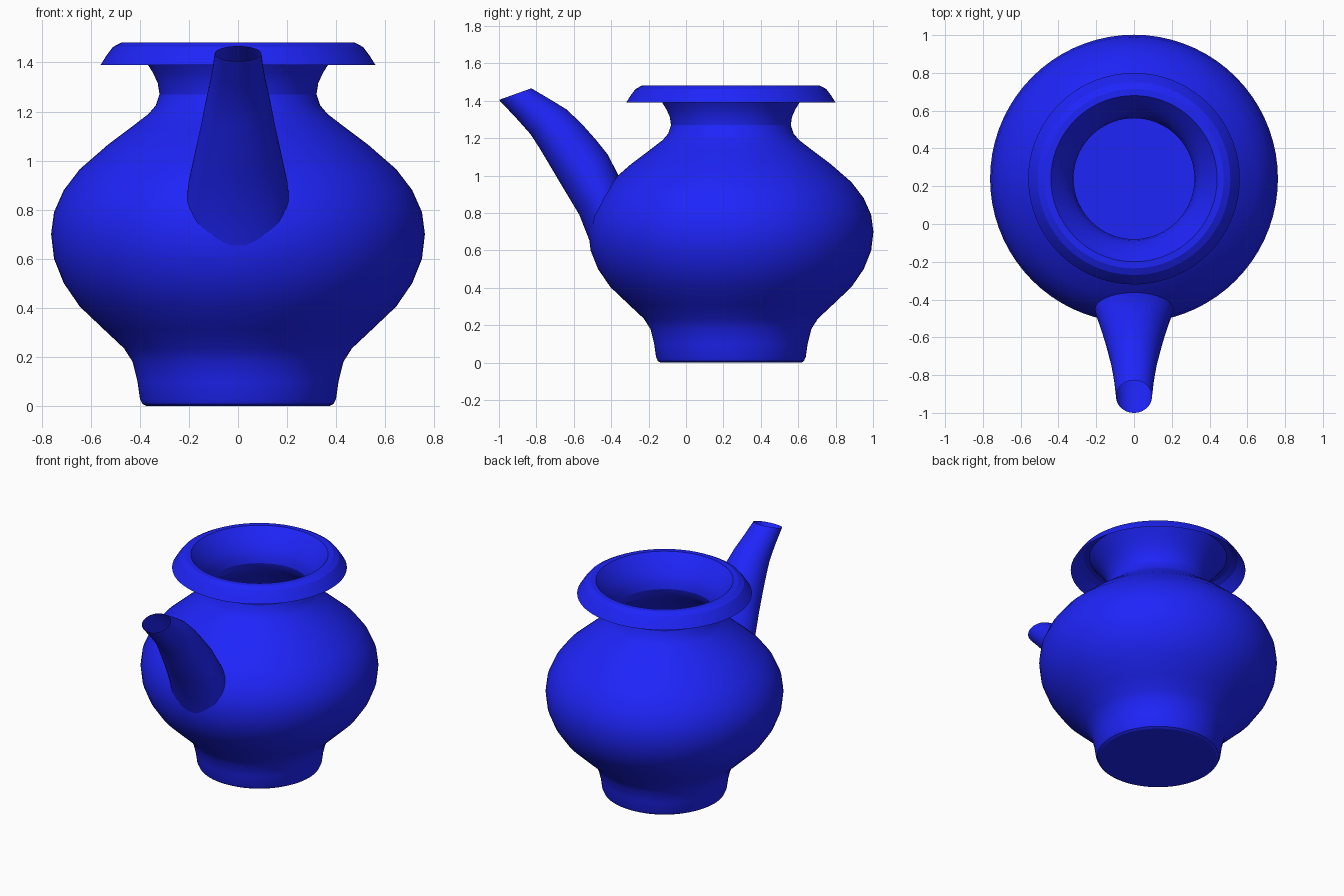
import bpy, bmesh, math

if "Cube" in bpy.data.objects:
    bpy.data.objects.remove(bpy.data.objects["Cube"])

CY = 0.24      # pot axis offset in y
SEG = 72

blue = bpy.data.materials.new("blue_glaze")
blue.diffuse_color = (0.013, 0.018, 0.95, 1)
blue.use_nodes = True
blue.node_tree.nodes["Principled BSDF"].inputs["Base Color"].default_value = blue.diffuse_color


def skin(name, rings, cap_first=False, angle=24):
    """Bridge a list of closed point rings into a smooth sheet."""
    bm = bmesh.new()
    loops = [[bm.verts.new(p) for p in ring] for ring in rings]
    for a, b in zip(loops, loops[1:]):
        n = len(a)
        for i in range(n):
            j = (i + 1) % n
            bm.faces.new((a[i], a[j], b[j], b[i]))
    if cap_first:
        bm.faces.new(loops[0][::-1])
    mesh = bpy.data.meshes.new(name)
    bm.to_mesh(mesh)
    bm.free()
    mesh.materials.append(blue)
    ob = bpy.data.objects.new(name, mesh)
    bpy.context.collection.objects.link(ob)
    bpy.ops.object.select_all(action='DESELECT')
    ob.select_set(True)
    bpy.context.view_layer.objects.active = ob
    bpy.ops.object.shade_smooth_by_angle(angle=math.radians(angle))
    return ob


def circle(r, z):
    return [(r * math.cos(t), CY + r * math.sin(t), z)
            for t in (2 * math.pi * i / SEG for i in range(SEG))]


# Pot: foot, belly, flared neck and overhanging rim as one thin sheet
pot = [(0.375, 0), (0.39, 0.008), (0.40, 0.03), (0.41, 0.10), (0.43, 0.18),
       (0.465, 0.235), (0.545, 0.31), (0.645, 0.405), (0.71, 0.50),
       (0.75, 0.60), (0.762, 0.70), (0.75, 0.79), (0.71, 0.88),
       (0.645, 0.965), (0.53, 1.065), (0.43, 1.14), (0.365, 1.19),
       (0.335, 1.225), (0.32, 1.27), (0.327, 1.315), (0.345, 1.355),
       (0.37, 1.395), (0.405, 1.44), (0.44, 1.482), (0.475, 1.482),
       (0.51, 1.463), (0.535, 1.43), (0.56, 1.39)]
skin("pot_body", [circle(r, z) for r, z in pot], cap_first=True)

# Spout: open tapering tube, each row = upper (y, z), lower (y, z), half width
spout = [((-0.36, 0.99), (-0.515, 0.65), 0.21),
         ((-0.365, 1.01), (-0.57, 0.79), 0.203),
         ((-0.42, 1.115), (-0.66, 0.94), 0.176),
         ((-0.48, 1.19), (-0.74, 1.075), 0.153),
         ((-0.56, 1.28), (-0.785, 1.15), 0.137),
         ((-0.64, 1.355), (-0.83, 1.22), 0.121),
         ((-0.73, 1.41), (-0.91, 1.31), 0.106),
         ((-0.827, 1.467), (-1.0, 1.405), 0.095)]


def spout_ring(top, low, w, n=40):
    ring = []
    for i in range(n):
        t = 2 * math.pi * i / n
        k = (1 + math.cos(t)) / 2
        ring.append((w * math.sin(t), low[0] + k * (top[0] - low[0]),
                     low[1] + k * (top[1] - low[1])))
    return ring


skin("spout", [spout_ring(*row) for row in spout][::-1], angle=40)
